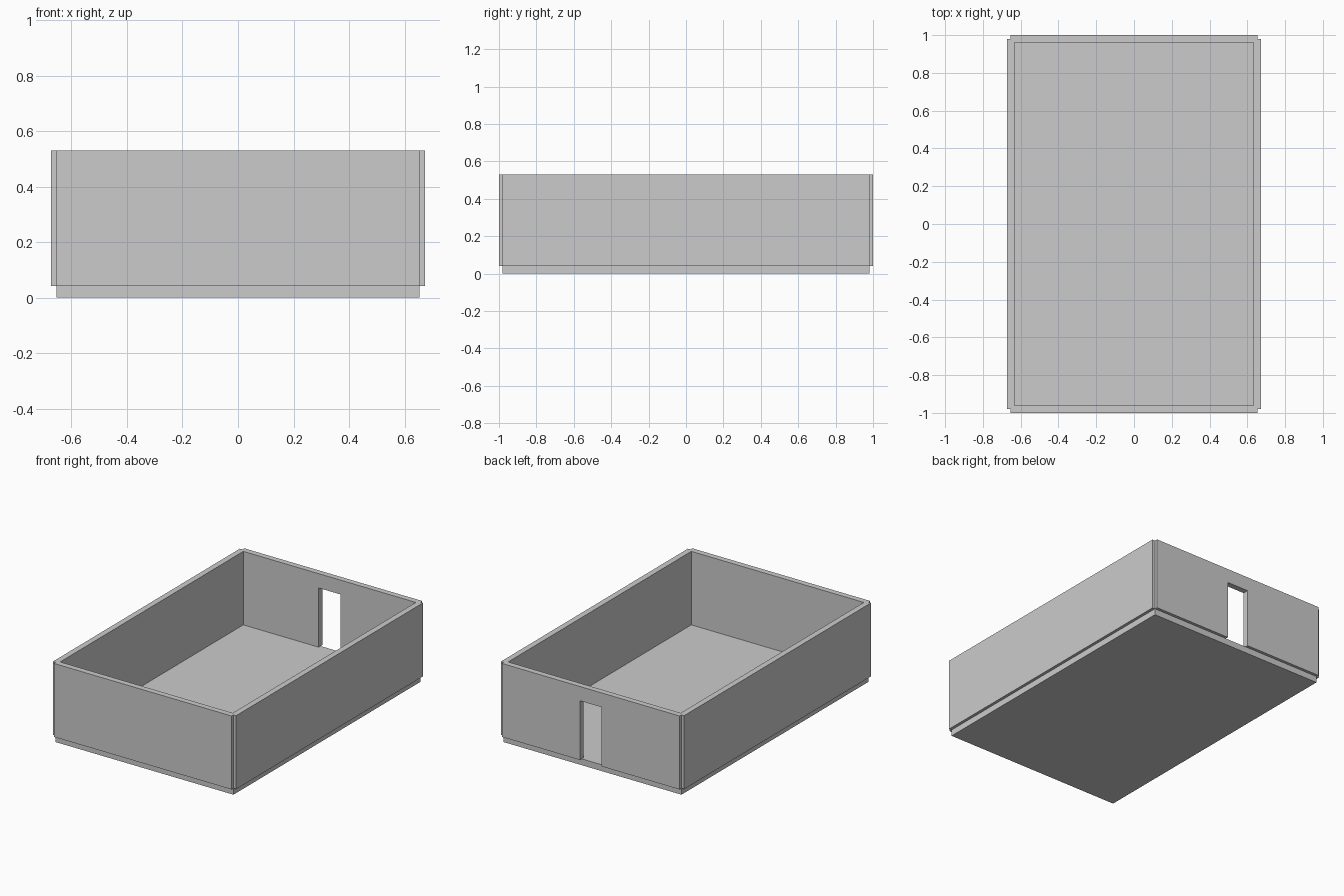
import bpy
import bmesh
from mathutils import Matrix, Vector

if "Cube" in bpy.data.objects:
    bpy.data.objects.remove(bpy.data.objects["Cube"])

HX, HY = 0.653, 0.980      # floor half sizes = wall centre lines
T = 0.039                  # wall thickness
FLOOR, TOP = 0.042, 0.530
DOOR_W, DOOR_TOP = 0.16, 0.435


def box(name, lo, hi):
    lo, hi = Vector(lo), Vector(hi)
    bm = bmesh.new()
    bmesh.ops.create_cube(bm, size=1, matrix=Matrix.Translation((lo + hi) / 2)
                          @ Matrix.Diagonal((*(hi - lo), 1)))
    me = bpy.data.meshes.new(name)
    bm.to_mesh(me)
    bm.free()
    ob = bpy.data.objects.new(name, me)
    bpy.context.collection.objects.link(ob)
    return ob


def combine(target, tool, operation):
    """Apply a boolean and remove the tool object."""
    mod = target.modifiers.new(operation, 'BOOLEAN')
    mod.operation, mod.object, mod.solver = operation, tool, 'EXACT'
    bpy.context.view_layer.objects.active = target
    bpy.ops.object.modifier_apply(modifier=mod.name)
    bpy.data.objects.remove(tool)


# Floor slab
box("floor", (-HX, -HY, 0), (HX, HY, FLOOR))

# Four walls centred on the slab edges, leaving notched outer corners
h = T / 2
walls = box("walls", (-HX - h, -HY, FLOOR), (-HX + h, HY, TOP))
right = box("right_wall", (HX - h, -HY, FLOOR), (HX + h, HY, TOP))
ends = [box("end_wall", (-HX, y - h, FLOOR), (HX, y + h, TOP)) for y in (-HY, HY)]
for part in ends + [right]:
    combine(walls, part, 'UNION')

# Doorway through the back wall, open down to the floor
door = box("door_cutter", (-DOOR_W / 2, HY - 0.1, FLOOR - 0.02),
           (DOOR_W / 2, HY + 0.1, DOOR_TOP))
combine(walls, door, 'DIFFERENCE')
